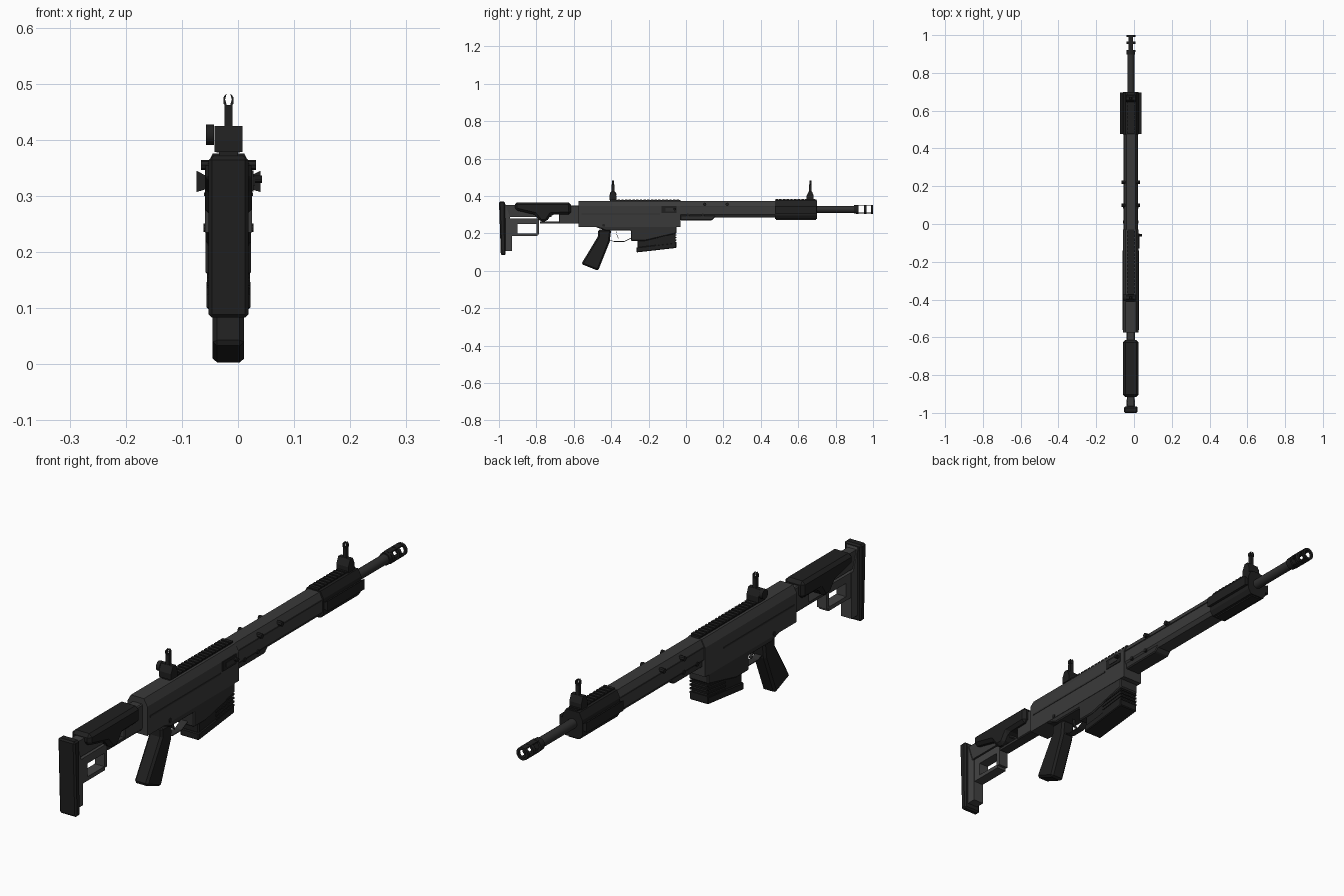
import bpy, bmesh, math
from mathutils import Matrix, Vector

if "Cube" in bpy.data.objects:
    bpy.data.objects.remove(bpy.data.objects["Cube"])

CX = -0.017  # the body's centre plane


def material(name, v):
    m = bpy.data.materials.new(name)
    m.use_nodes = True
    m.diffuse_color = (v, v, v, 1)
    bsdf = m.node_tree.nodes["Principled BSDF"]
    bsdf.inputs["Base Color"].default_value = (v, v, v, 1)
    bsdf.inputs["Roughness"].default_value = 0.7
    return m


GREY = material("gunmetal grey", 0.042)
MID = material("dark steel", 0.028)
BLACK = material("black polymer", 0.014)
LIGHT = material("stock frame grey", 0.055)


def finish(name, bm, mat, bevel=0, smooth=False):
    bmesh.ops.recalc_face_normals(bm, faces=bm.faces)
    me = bpy.data.meshes.new(name)
    bm.to_mesh(me)
    bm.free()
    ob = bpy.data.objects.new(name, me)
    ob.location.x = CX
    bpy.context.collection.objects.link(ob)
    me.materials.append(mat)
    if bevel:
        mod = ob.modifiers.new("edge", "BEVEL")
        mod.width, mod.segments = bevel, 1
        mod.limit_method, mod.angle_limit = "ANGLE", math.radians(40)
    if smooth:
        bpy.ops.object.select_all(action="DESELECT")
        ob.select_set(True)
        bpy.context.view_layer.objects.active = ob
        bpy.ops.object.shade_smooth_by_angle(angle=math.radians(35))
    return ob


def extrude(bm, ring, vec):
    face = bm.faces.new([bm.verts.new(p) for p in ring])
    new = bmesh.ops.extrude_face_region(bm, geom=[face])["geom"]
    bmesh.ops.translate(bm, vec=vec, verts=[v for v in new if isinstance(v, bmesh.types.BMVert)])


def prism(name, profile, half, mat, bevel=0, x=0):
    """Side profile of (y, z) points given width in x."""
    bm = bmesh.new()
    extrude(bm, [(x - half, y, z) for y, z in profile], (2 * half, 0, 0))
    return finish(name, bm, mat, bevel)


def section(name, half_profile, y0, y1, mat):
    """Mirrored (x, z) cross-section run along the length."""
    ring = half_profile + [(-x, z) for x, z in reversed(half_profile)]
    bm = bmesh.new()
    extrude(bm, [(x, y0, z) for x, z in ring], (0, y1 - y0, 0))
    return finish(name, bm, mat)


def add_box(bm, x0, x1, y0, y1, z0, z1):
    extrude(bm, [(x0, y0, z0), (x1, y0, z0), (x1, y1, z0), (x0, y1, z0)], (0, 0, z1 - z0))


def box(name, x0, x1, y0, y1, z0, z1, mat, bevel=0):
    bm = bmesh.new()
    add_box(bm, x0, x1, y0, y1, z0, z1)
    return finish(name, bm, mat, bevel)


def cylinder(name, axis, centre, r, length, mat, sides=16):
    bm = bmesh.new()
    turn = Matrix.Rotation(math.pi / 2, 4, "Y" if axis == "x" else "X")
    bmesh.ops.create_cone(bm, cap_ends=True, segments=sides, radius1=r, radius2=r,
                          depth=length, matrix=Matrix.Translation(centre) @ turn)
    return finish(name, bm, mat, smooth=True)


def rail(name, y0, y1, z, half, mat):
    """Accessory rail: a strip with evenly spaced teeth."""
    bm = bmesh.new()
    add_box(bm, -half * 0.8, half * 0.8, y0, y1, z - 0.012, z - 0.003)
    n = round((y1 - y0) / 0.02)
    step = (y1 - y0) / n
    for i in range(n):
        add_box(bm, -half, half, y0 + i * step, y0 + (i + 0.65) * step, z - 0.005, z)
    return finish(name, bm, mat)


def strip(name, path, half, mat, t=0.003):
    """Thin bent sheet following a (y, z) path."""
    return prism(name, path + [(y, z + t) for y, z in reversed(path)], half, mat)


# Shoulder pad and stock
prism("shoulder_pad", [(-1, 0.37), (-0.967, 0.37), (-0.965, 0.083), (-0.99, 0.083)], 0.0355, BLACK, 0.006)
prism("pad_plate", [(-0.967, 0.36), (-0.94, 0.28), (-0.93, 0.28), (-0.93, 0.105), (-0.967, 0.105)], 0.022, LIGHT)
box("stock_tube", -0.018, 0.018, -0.967, -0.72, 0.288, 0.352, GREY)
prism("cheek_rest", [(-0.915, 0.366), (-0.615, 0.366), (-0.615, 0.302), (-0.72, 0.3), (-0.745, 0.263),
                     (-0.78, 0.263), (-0.81, 0.3), (-0.915, 0.325)], 0.041, BLACK, 0.012)
box("stock_hinge", -0.022, 0.022, -0.68, -0.57, 0.255, 0.35, GREY, 0.004)
box("stock_lower_bar", -0.02, 0.02, -0.78, -0.575, 0.254, 0.264, MID)
for part, y0, y1, z0, z1 in (("top", -0.935, -0.785, 0.25, 0.28), ("bottom", -0.935, -0.795, 0.185, 0.2),
                             ("rear", -0.935, -0.9, 0.2, 0.25), ("front", -0.8, -0.785, 0.195, 0.25)):
    box("stock_frame_" + part, -0.02, 0.02, y0, y1, z0, z1, LIGHT)

# Receiver
section("receiver_upper", [(0.042, 0.235), (0.042, 0.345), (0.027, 0.372)], -0.575, -0.03, GREY)
prism("receiver_lower", [(-0.5, 0.24), (-0.43, 0.215), (-0.295, 0.215), (-0.295, 0.16), (-0.22, 0.16),
                         (-0.05, 0.2), (-0.05, 0.24)], 0.0405, MID, 0.004)
box("receiver_side_step", -0.0435, 0.0435, -0.56, -0.14, 0.3, 0.306, MID)
box("ejection_port", 0.041, 0.045, -0.13, -0.05, 0.308, 0.345, BLACK)
box("port_bolt", 0.044, 0.047, -0.11, -0.065, 0.318, 0.335, MID)
cylinder("bolt_handle", "x", (0.047, -0.06, 0.33), 0.007, 0.026, BLACK, 10)
for i, (y, z) in enumerate(((-0.44, 0.243), (0.01, 0.298), (0.09, 0.298))):
    cylinder(f"cross_pin_{i + 1}", "x", (0, y, z), 0.008, 0.089 if y < 0 else 0.08, BLACK, 10)

# Magazine with ribbed front
prism("magazine", [(-0.26, 0.19), (-0.055, 0.22), (-0.055, 0.127), (-0.26, 0.102)], 0.035, BLACK, 0.004)
prism("magazine_floor", [(-0.265, 0.125), (-0.052, 0.15), (-0.052, 0.122), (-0.265, 0.098)], 0.039, BLACK, 0.003)
for i in range(4):
    z = 0.142 + i * 0.014
    prism(f"magazine_rib_{i + 1}", [(-0.16, z - 0.008), (-0.05, z + 0.005), (-0.05, z + 0.011), (-0.16, z - 0.002)],
          0.038, BLACK)

# Grip, trigger and its guard
prism("pistol_grip", [(-0.47, 0.22), (-0.4, 0.22), (-0.408, 0.155), (-0.47, 0), (-0.56, 0.036), (-0.47, 0.185)],
      0.028, BLACK, 0.008)
strip("trigger_guard", [(-0.415, 0.165), (-0.385, 0.155), (-0.33, 0.155), (-0.29, 0.175)], 0.014, MID)
strip("trigger", [(-0.375, 0.22), (-0.372, 0.195), (-0.36, 0.168)], 0.006, MID, 0.006)

# Handguard
section("handguard", [(0.026, 0.285), (0.037, 0.3), (0.037, 0.345), (0.024, 0.372)], -0.03, 0.69, GREY)
prism("handguard_lower", [(-0.03, 0.3), (0.17, 0.3), (0.14, 0.27), (-0.03, 0.27)], 0.032, MID, 0.004)
box("handguard_seam", -0.0385, 0.0385, -0.03, 0.48, 0.343, 0.347, MID)
for i, y in enumerate((0.1, 0.22)):
    cylinder(f"handguard_stud_{i + 1}", "x", (0, y, 0.355), 0.009, 0.098, BLACK, 8)

# Front sleeve with side and lower rails
section("front_sleeve", [(0.03, 0.277), (0.041, 0.295), (0.041, 0.35), (0.028, 0.376)], 0.475, 0.7, BLACK)
for side, s in (("left", 1), ("right", -1)):
    bm = bmesh.new()
    extrude(bm, [(s * 0.04, 0.477, 0.312), (s * 0.057, 0.477, 0.307), (s * 0.057, 0.477, 0.345),
                 (s * 0.04, 0.477, 0.336)], (0, 0.22, 0))
    finish("side_rail_" + side, bm, BLACK)
box("lower_rail", -0.02, 0.02, 0.48, 0.695, 0.272, 0.28, BLACK)
rail("rear_top_rail", -0.405, -0.03, 0.382, 0.021, BLACK)
rail("front_top_rail", 0.478, 0.697, 0.384, 0.021, BLACK)

# Flip-up sights: base, post and two-pronged tip
for name, y in (("rear_sight", -0.39), ("front_sight", 0.665)):
    prism(name + "_base", [(y - 0.02, 0.378), (y + 0.018, 0.378), (y + 0.018, 0.4), (y + 0.008, 0.425),
                           (y - 0.008, 0.425), (y - 0.02, 0.4)], 0.025, BLACK)
    box(name + "_post", -0.007, 0.007, y - 0.007, y + 0.007, 0.42, 0.462, BLACK)
    for side, s in (("left", 1), ("right", -1)):
        bm = bmesh.new()
        extrude(bm, [(s * 0.002, y - 0.006, 0.458), (s * 0.009, y - 0.006, 0.464), (s * 0.009, y - 0.006, 0.476),
                     (s * 0.003, y - 0.006, 0.483), (s * 0.006, y - 0.006, 0.472)], (0, 0.012, 0))
        finish(f"{name}_prong_{side}", bm, BLACK)
cylinder("rear_sight_knob", "x", (-0.033, -0.39, 0.409), 0.018, 0.014, BLACK, 12)

# Barrel and open muzzle brake
BZ = 0.328
cylinder("barrel", "y", (0, 0.79, BZ), 0.0185, 0.23, MID)
cylinder("barrel_collar", "y", (0, 0.905, BZ), 0.023, 0.016, BLACK)


def tube(name, y0, y1, r_out, r_in, mat, sides=20):
    bm = bmesh.new()
    rings = []
    for r, y in ((r_out, y0), (r_out, y1), (r_in, y1), (r_in, y0)):
        rings.append([bm.verts.new((r * math.cos(a), y, BZ + r * math.sin(a)))
                      for a in (2 * math.pi * i / sides for i in range(sides))])
    for k in range(4):
        a, b = rings[k], rings[(k + 1) % 4]
        for i in range(sides):
            j = (i + 1) % sides
            bm.faces.new((a[i], a[j], b[j], b[i]))
    return finish(name, bm, mat, smooth=True)


for i, (y0, y1) in enumerate(((0.91, 0.922), (0.953, 0.966), (0.99, 1.0))):
    tube(f"brake_ring_{i + 1}", y0, y1, 0.024, 0.015, BLACK)
for part, z in (("top", BZ + 0.0195), ("bottom", BZ - 0.0195)):
    box("brake_bar_" + part, -0.012, 0.012, 0.915, 0.995, z - 0.0025, z + 0.0025, BLACK)
